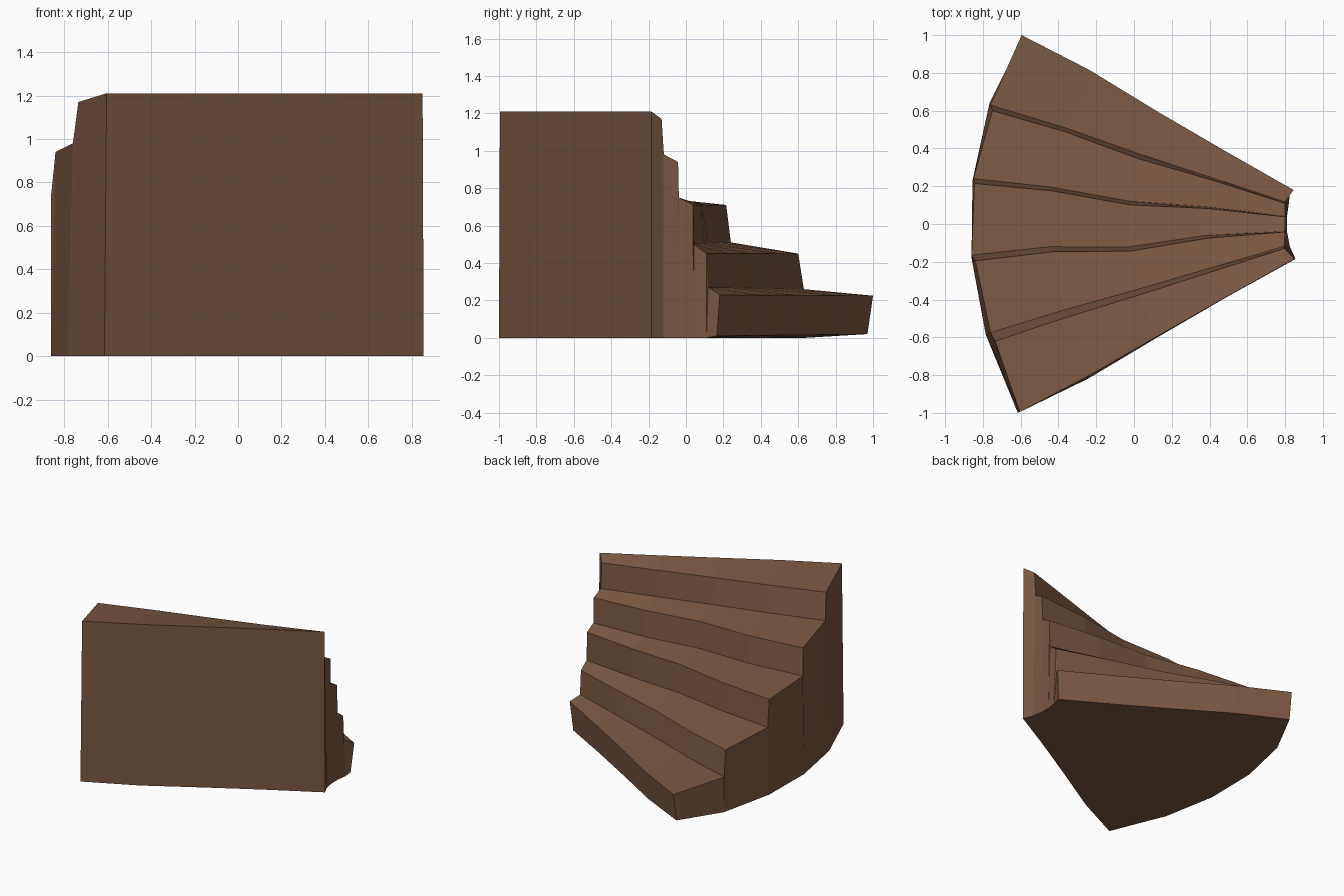
import bpy
import bmesh
from mathutils import Vector

# Edge rails from low front to high back: outer end, inner end, sideways bow at 1/4, 1/2, 3/4
RAILS = [
    ((-0.60, 0.97, 0.02), (0.825, 0.165, 0.01), (0.025, 0.01, 0)),   # bottom step foot
    ((-0.595, 1.00, 0.225), (0.845, 0.18, 0.23), (0.02, 0.005, 0)),  # bottom step nosing
    ((-0.76, 0.63, 0.26), (0.80, 0.118, 0.27), (0.01, 0, 0)),
    ((-0.75, 0.60, 0.45), (0.80, 0.11, 0.45), (0.01, -0.01, 0)),
    ((-0.85, 0.24, 0.51), (0.80, 0.042, 0.50), (0.005, -0.02, 0)),
    ((-0.845, 0.215, 0.71), (0.80, 0.038, 0.71), (0.005, -0.025, 0)),
    ((-0.86, -0.165, 0.745), (0.80, -0.038, 0.75), (0.013, -0.02, 0.01)),
    ((-0.84, -0.195, 0.94), (0.80, -0.042, 0.94), (0.01, -0.025, 0.005)),
    ((-0.76, -0.575, 0.98), (0.795, -0.118, 0.98), (0.005, 0, 0)),
    ((-0.735, -0.62, 1.17), (0.795, -0.13, 1.17), (0.005, 0, 0)),
    ((-0.605, -0.995, 1.21), (0.85, -0.185, 1.21), (-0.012, -0.005, 0)),
    ((-0.615, -1.00, 0), (0.855, -0.185, 0), (-0.025, -0.01, 0)),    # back foot
]
# Floor points under the four middle risers: outer, inner
FLOOR = [((-0.765, 0.64), (0.82, 0.11)), ((-0.855, 0.23), (0.81, 0.04)),
         ((-0.86, -0.18), (0.81, -0.04)), ((-0.785, -0.585), (0.825, -0.12))]

bm = bmesh.new()


def rail(a, b, bow):
    a, b = Vector(a), Vector(b)
    pts = [a.lerp(b, i / 4) for i in range(5)]
    for i in range(3):
        pts[i + 1].y += bow[i]
    return [bm.verts.new(p) for p in pts]


# Treads, risers and back wall as strips between rails
rows = [rail(*r) for r in RAILS]
for r, s in zip(rows, rows[1:]):
    for i in range(4):
        bm.faces.new((r[i], r[i + 1], s[i + 1], s[i]))

# Outer and inner stepped side walls
ends = []
for side, col in ((0, 0), (1, 4)):
    foot = [rows[0][col]]
    foot += [bm.verts.new((*f[side], 0)) for f in FLOOR]
    foot.append(rows[-1][col])
    for k in range(5):
        low, high = rows[2 * k + 1][col], rows[2 * k + 2][col]
        wall = [foot[k], low, high, foot[k + 1]]
        bm.faces.new(wall)
        if k < 4:
            bm.faces.new((foot[k + 1], high, rows[2 * k + 3][col]))
    ends.append(foot)

# Underside
outer, inner = ends
bm.faces.new(rows[0][:4] + inner[:-1] + rows[-1][:0:-1] + outer[:0:-1])
bmesh.ops.recalc_face_normals(bm, faces=bm.faces)

mesh = bpy.data.meshes.new("winding_stairs")
bm.to_mesh(mesh)
bm.free()
stairs = bpy.data.objects.new("winding_stairs", mesh)
bpy.context.collection.objects.link(stairs)

# Brown finish
mat = bpy.data.materials.new("brown_wood")
mat.diffuse_color = (0.19, 0.095, 0.053, 1)
mesh.materials.append(mat)
